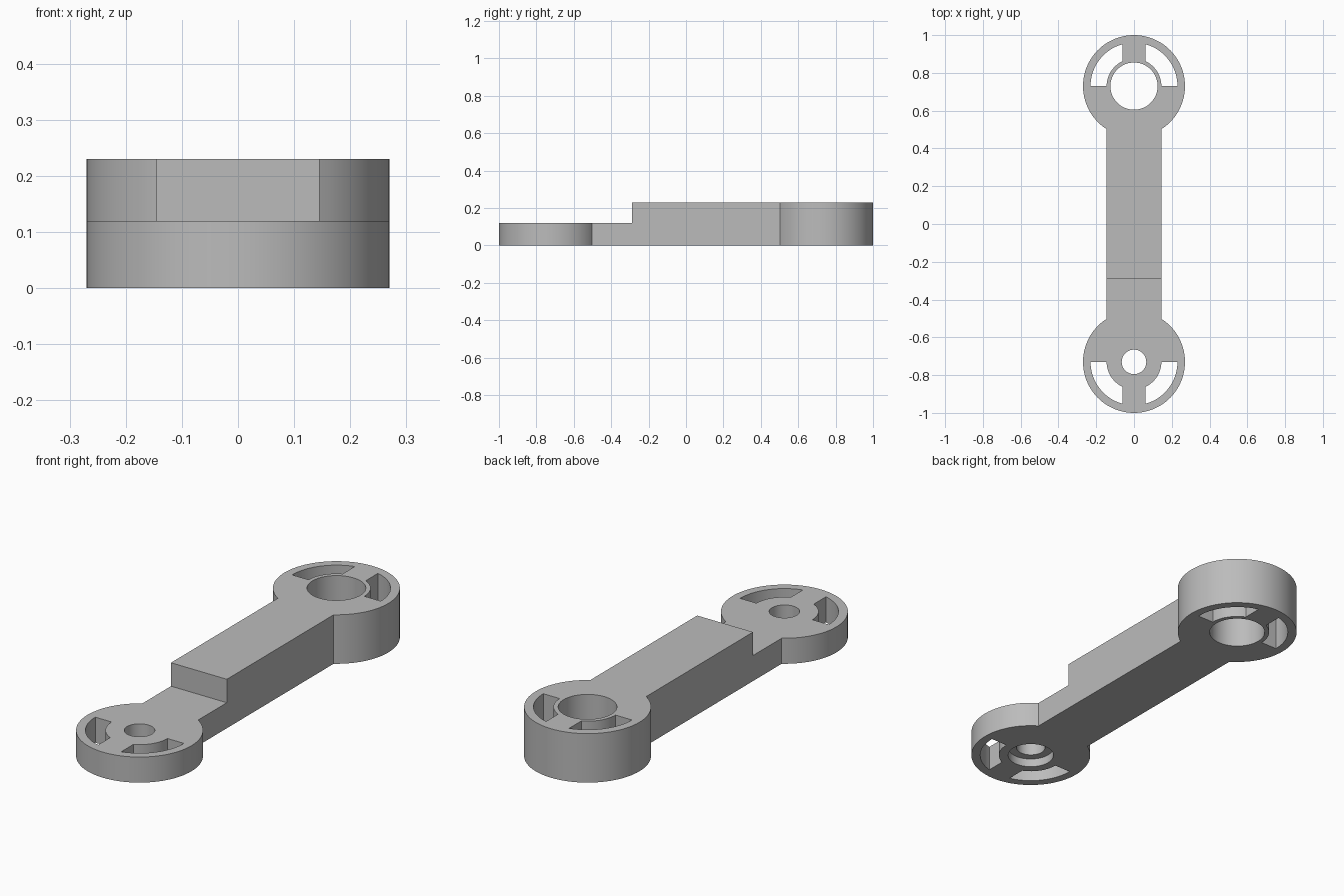
import bpy, bmesh
from math import sin, cos, pi, asin, acos

cube = bpy.data.objects.get("Cube")
if cube:
    bpy.data.objects.remove(cube, do_unlink=True)

HEIGHT, LOW, STEP_Y = 0.23, 0.12, -0.29
END_Y, END_R, ARM = 0.73, 0.27, 0.145
SLOT_IN, SLOT_OUT, RIB = 0.145, 0.23, 0.06

grey = bpy.data.materials.new("plain_grey")
grey.use_nodes = True
colour = (0.5, 0.5, 0.5, 1)
grey.diffuse_color = colour
grey.node_tree.nodes["Principled BSDF"].inputs["Base Color"].default_value = colour


def arc(y, r, start, end, steps):
    angles = [start + (end - start) * i / steps for i in range(steps + 1)]
    return [(r * cos(a), y + r * sin(a)) for a in angles]


def prism(name, outline, z0, z1):
    bm = bmesh.new()
    base = bm.faces.new([bm.verts.new((x, y, z0)) for x, y in outline])
    top = bmesh.ops.extrude_face_region(bm, geom=[base])["geom"]
    verts = [v for v in top if isinstance(v, bmesh.types.BMVert)]
    bmesh.ops.translate(bm, verts=verts, vec=(0, 0, z1 - z0))
    bmesh.ops.recalc_face_normals(bm, faces=bm.faces)
    mesh = bpy.data.meshes.new(name)
    bm.to_mesh(mesh)
    bm.free()
    mesh.materials.append(grey)
    obj = bpy.data.objects.new(name, mesh)
    bpy.context.collection.objects.link(obj)
    return obj


def cut(body, name, outline, z0=-0.1, z1=0.4):
    cutter = prism(name, outline, z0, z1)
    cutter.hide_render = True
    mod = body.modifiers.new(name, "BOOLEAN")
    mod.operation, mod.solver, mod.object = "DIFFERENCE", "EXACT", cutter
    bpy.context.view_layer.objects.active = body
    bpy.ops.object.modifier_apply(modifier=name)
    bpy.data.objects.remove(cutter, do_unlink=True)


# Body: two round ends joined by a straight arm
neck = acos(ARM / END_R)
outline = arc(END_Y, END_R, -neck, pi + neck, 72)
outline += [(-x, -y) for x, y in outline]
body = prism("link_arm", outline, 0, HEIGHT)

# Step down to the thin front end
cut(body, "step", [(-1, -2), (1, -2), (1, STEP_Y), (-1, STEP_Y)], LOW)


def circle(y, r):
    return arc(y, r, 0, 2 * pi, 64)[:-1]


# Pin holes, with a counterbore under the front one
cut(body, "back_hole", circle(END_Y, 0.125))
cut(body, "front_hole", circle(-END_Y, 0.065))
cut(body, "counterbore", circle(-END_Y, 0.103), -0.1, 0.04)

# Curved slots on both sides of a central rib at each end
slot = arc(0, SLOT_OUT, 0, acos(RIB / SLOT_OUT), 20)
slot += arc(0, SLOT_IN, acos(RIB / SLOT_IN), 0, 20)
for sx in (-1, 1):
    for sy in (-1, 1):
        cut(body, "slot", [(sx * x, sy * (END_Y + y)) for x, y in slot])

# Smooth the round walls, keep the edges crisp
bpy.ops.object.select_all(action="DESELECT")
body.select_set(True)
bpy.context.view_layer.objects.active = body
bpy.ops.object.shade_smooth_by_angle(angle=pi / 6)
